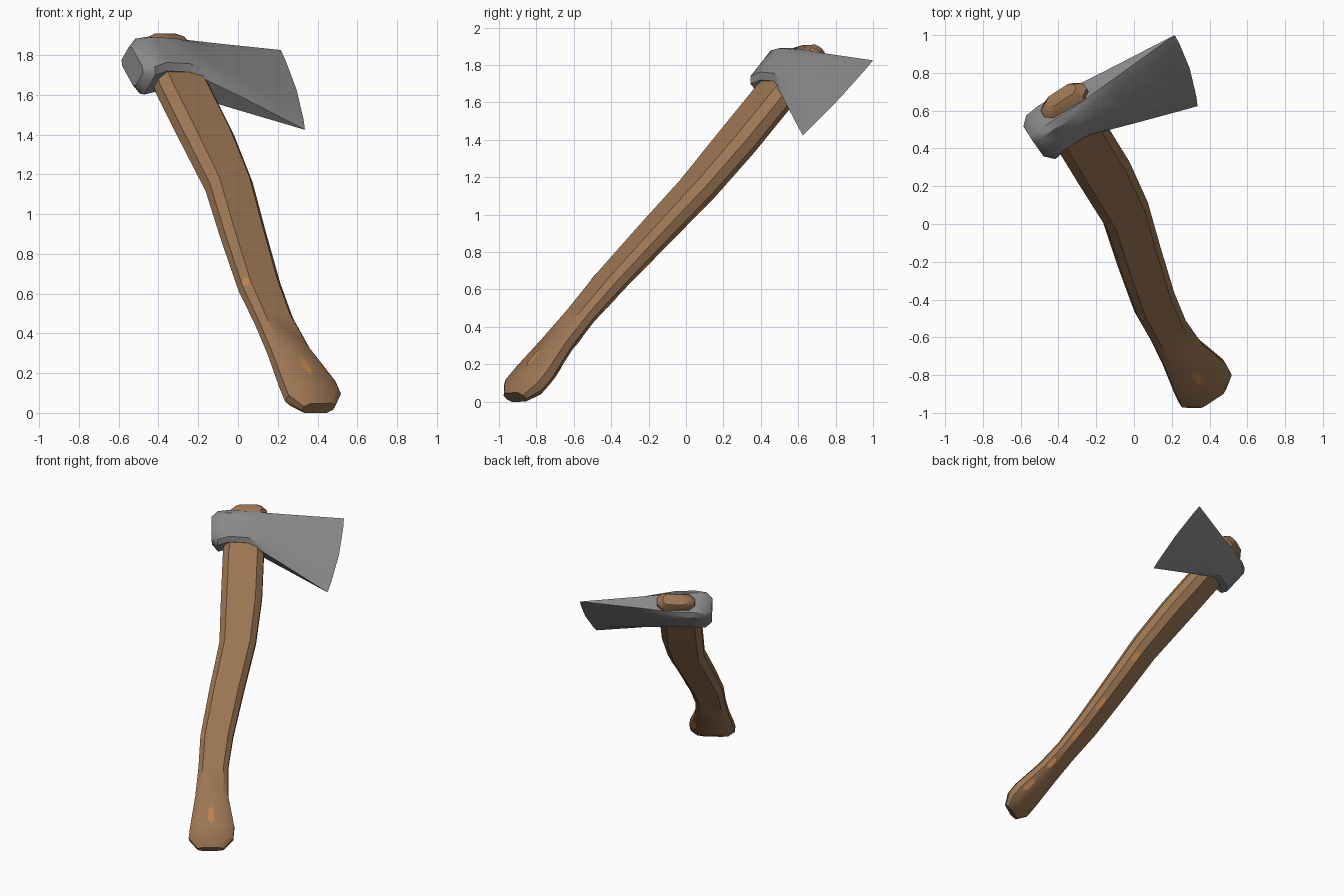
import bpy, bmesh, math
from mathutils import Vector

if "Cube" in bpy.data.objects:
    bpy.data.objects.remove(bpy.data.objects["Cube"])

# Tilted axe frame: EX toward the blade, EY along the handle, N across the thickness
TIP = Vector((0.215, 1.0, 1.825))
EX = Vector((0.837, 0.548, 0.018))
EY = Vector((-0.408, 0.583, 0.744))
N = Vector((0.386, -0.611, 0.691))
S = 138.0  # profile units per model unit


def P(x, y, t):
    return TIP + EX * ((x - 343) / S) + EY * ((520 - y) / S) + N * t


def material(name, rgb):
    m = bpy.data.materials.new(name)
    m.diffuse_color = (*rgb, 1)
    m.use_nodes = True
    m.node_tree.nodes["Principled BSDF"].inputs["Base Color"].default_value = m.diffuse_color
    return m


WOOD = material("brown wood", (0.335, 0.18, 0.088))
WORN = material("worn orange wood", (0.52, 0.225, 0.07))
STEEL = material("grey steel", (0.25, 0.25, 0.25))


def finish(bm, name, mat, angle=40):
    bmesh.ops.remove_doubles(bm, verts=bm.verts, dist=1e-4)
    bmesh.ops.recalc_face_normals(bm, faces=bm.faces)
    me = bpy.data.meshes.new(name)
    bm.to_mesh(me)
    bm.free()
    me.materials.append(mat)
    ob = bpy.data.objects.new(name, me)
    bpy.context.collection.objects.link(ob)
    bpy.ops.object.select_all(action='DESELECT')
    ob.select_set(True)
    bpy.context.view_layer.objects.active = ob
    bpy.ops.object.shade_smooth_by_angle(angle=math.radians(angle))
    return ob


def loft(name, rings, mat, cap_end=True):
    bm = bmesh.new()
    vs = [[bm.verts.new(p) for p in r] for r in rings]
    k = len(vs[0])
    for a, b in zip(vs, vs[1:]):
        for i in range(k):
            bm.faces.new((a[i], a[(i + 1) % k], b[(i + 1) % k], b[i]))
    bm.faces.new(vs[0])
    if cap_end:
        bm.faces.new(vs[-1])
    return finish(bm, name, mat)


# Handle: (y, left x, right x, half thickness) from butt to the knob above the head
HANDLE = [(851, 200, 226, .035), (841, 191.5, 235, .058), (829, 193, 236, .06),
          (798, 198, 230, .053), (770, 201, 230, .05), (738, 203, 235, .056),
          (690, 212, 246, .064), (645, 221.5, 257, .07), (600, 223, 263, .073),
          (553, 225, 265, .073), (535, 229, 267, .066), (513, 231, 268, .06),
          (507.5, 238, 262, .04)]
OCT = [(1, .4), (.7, 1), (-.7, 1), (-1, .4), (-1, -.4), (-.7, -1), (.7, -1), (1, -.4)]
loft("handle", [[P((l + r) / 2 + c * (r - l) / 2, y, h * d) for c, d in OCT]
                for y, l, r, h in HANDLE], WOOD)

# Axe head: (x, top y, bottom y, half thickness) from poll to the cutting edge
HEAD = [(214, 520, 544, .065), (220, 515.5, 549.5, .098), (231, 514.5, 546.5, .105),
        (250, 515.5, 547.5, .1), (264, 516.5, 556, .084), (285, 517.5, 568.5, .06)]
FR = [(0, .72), (.13, 1), (.5, 1), (.87, 1), (1, .72)]
LOOP = [(f, k) for f, k in FR] + [(f, -k) for f, k in reversed(FR)]
rings = [[P(x, a + (b - a) * f, h * k) for f, k in LOOP] for x, a, b, h in HEAD]
rings.append([P(343 - 3.5 * f - 12.5 * f * f, 520 + 74 * f, 0) for f, k in LOOP])
loft("axe_head", rings, STEEL, cap_end=False)


# Worn patches: thin lozenges lying on the handle surface
def handle_at(y):
    for a, b in zip(HANDLE, HANDLE[1:]):
        if b[0] <= y <= a[0]:
            k = (a[0] - y) / (a[0] - b[0])
            return [p + (q - p) * k for p, q in zip(a[1:], b[1:])]


def surface(y, c, d, lift=.003):
    l, r, h = handle_at(y)
    x = (l + r) / 2 + c * (r - l) / 2
    return P(x + math.copysign(lift * S, c) * (abs(c) > .6), y,
             h * d + math.copysign(lift, d))


def patch(bm, y, half, c0, d0, c1, d1):
    pts = [(-1, .5), (-.5, .1), (.5, .1), (1, .5), (.5, .9), (-.5, .9)]
    bm.faces.new([bm.verts.new(surface(y + half * a, c0 + (c1 - c0) * k, d0 + (d1 - d0) * k))
                  for a, k in pts])


bm = bmesh.new()
patch(bm, 819, 9, -.22, 1, .15, 1)
for y, half in ((822, 9), (790, 7), (752, 9), (715, 8), (660, 6)):
    patch(bm, y, half, .97, -.45, .73, -.95)
patch(bm, 738, 4, -.97, .45, -.73, .95)
finish(bm, "worn_patches", WORN)
